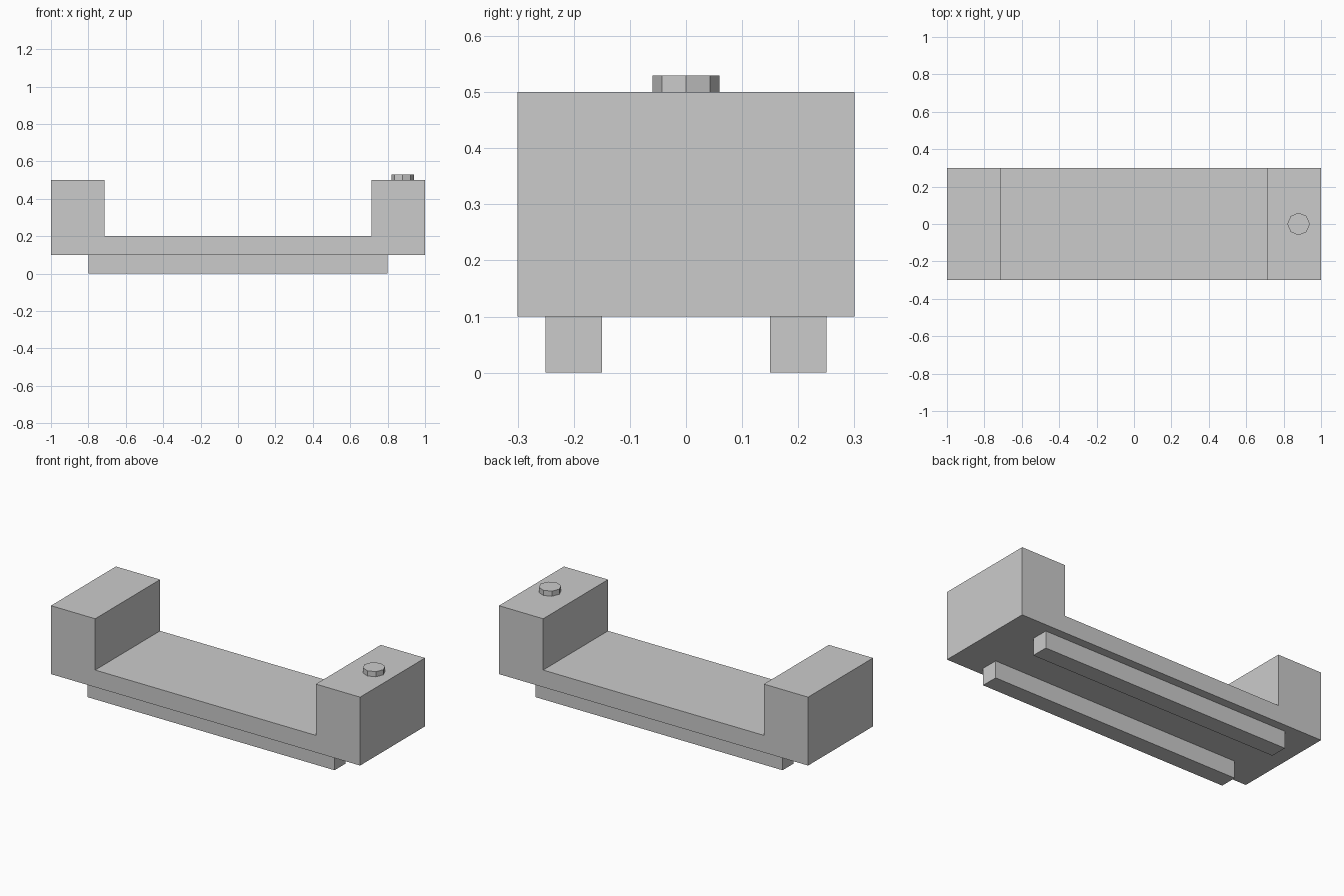
import bpy
import bmesh
from mathutils import Matrix

cube = bpy.data.objects.get("Cube")
if cube:
    bpy.data.objects.remove(cube, do_unlink=True)

# One plain grey for every part
grey = bpy.data.materials.new("plain_grey")
grey.use_nodes = True
colour = (0.6, 0.6, 0.6, 1)
grey.diffuse_color = colour
grey.node_tree.nodes["Principled BSDF"].inputs["Base Color"].default_value = colour


def add_object(name, bm):
    bmesh.ops.recalc_face_normals(bm, faces=bm.faces)
    mesh = bpy.data.meshes.new(name)
    bm.to_mesh(mesh)
    bm.free()
    mesh.materials.append(grey)
    obj = bpy.data.objects.new(name, mesh)
    bpy.context.collection.objects.link(obj)
    return obj


def extruded_profile(name, points, depth):
    """Extrude an x-z outline along y, centred on y = 0."""
    bm = bmesh.new()
    face = bm.faces.new([bm.verts.new((x, -depth / 2, z)) for x, z in points])
    new = bmesh.ops.extrude_face_region(bm, geom=[face])["geom"]
    verts = [v for v in new if isinstance(v, bmesh.types.BMVert)]
    bmesh.ops.translate(bm, verts=verts, vec=(0, depth, 0))
    return add_object(name, bm)


def box(name, centre, size):
    bm = bmesh.new()
    bmesh.ops.create_cube(bm, size=1, matrix=Matrix.Translation(centre) @ Matrix.Diagonal((*size, 1)))
    return add_object(name, bm)


# U-shaped body: floor with a raised block at each end
half = [(1, 0.1), (1, 0.5), (0.714, 0.5), (0.714, 0.2)]
outline = half + [(-x, z) for x, z in reversed(half)]
extruded_profile("cradle_body", outline, 0.6)

# Two rails underneath
for name, y in (("front_rail", -0.2), ("back_rail", 0.2)):
    box(name, (0, y, 0.05), (1.6, 0.1, 0.1))

# Eight-sided button on the left block
bm = bmesh.new()
bmesh.ops.create_cone(bm, cap_ends=True, segments=8, radius1=0.06, radius2=0.06,
                      depth=0.03, matrix=Matrix.Translation((0.88, 0, 0.515)))
add_object("button", bm)
